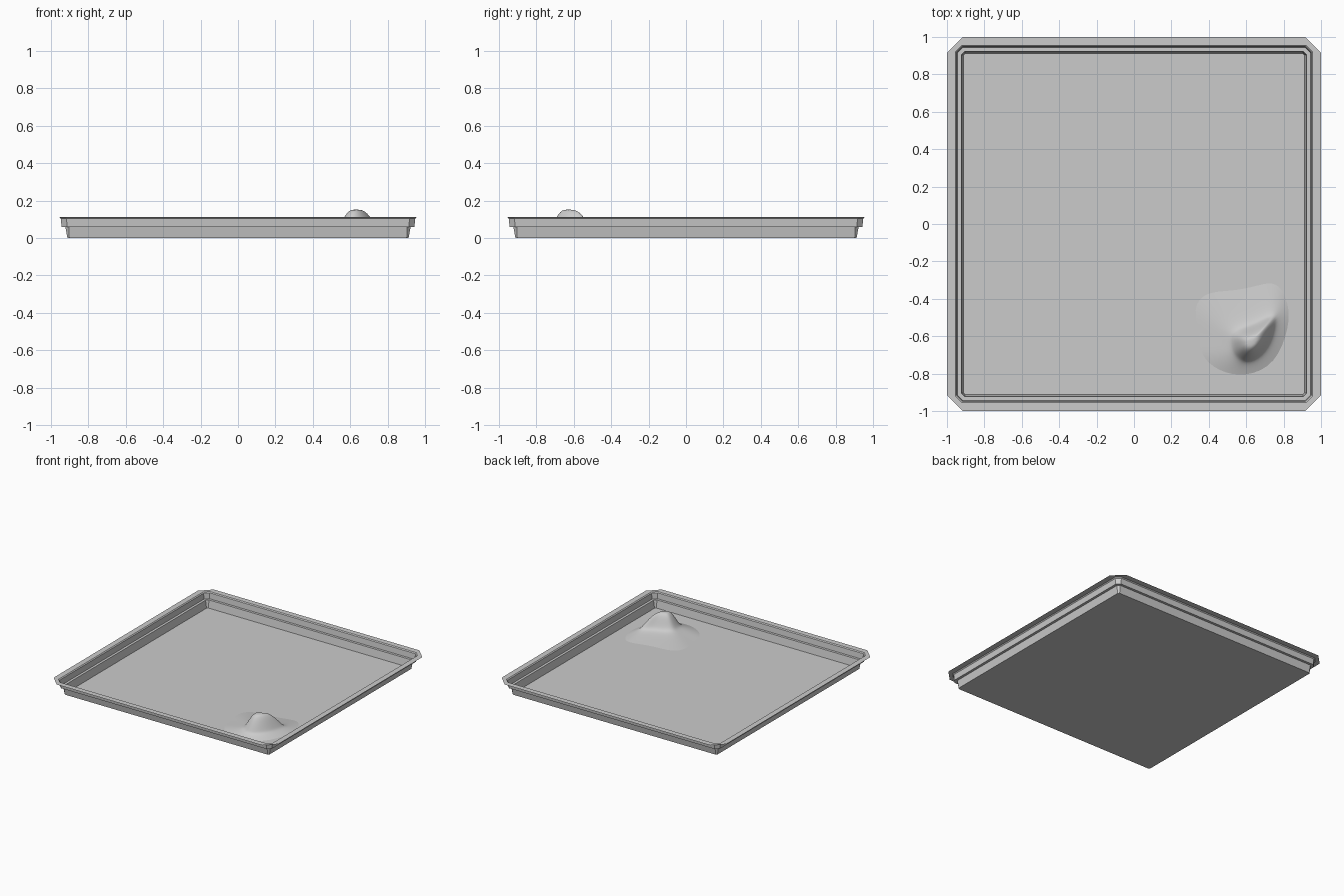
import bpy
import bmesh
from mathutils import Vector

cube = bpy.data.objects.get("Cube")
if cube:
    bpy.data.objects.remove(cube, do_unlink=True)

grey = bpy.data.materials.new("light grey")
grey.use_nodes = True
colour = (0.6, 0.6, 0.6, 1)
grey.diffuse_color = colour
grey.node_tree.nodes["Principled BSDF"].inputs["Base Color"].default_value = colour


def finish(bm, name):
    """Turn a bmesh into a named grey object."""
    mesh = bpy.data.meshes.new(name)
    bm.to_mesh(mesh)
    bm.free()
    mesh.materials.append(grey)
    obj = bpy.data.objects.new(name, mesh)
    bpy.context.collection.objects.link(obj)
    return obj


def bridge(bm, lower, upper):
    """Join two closed rings of equal length with quads."""
    n = len(lower)
    for i in range(n):
        j = (i + 1) % n
        bm.faces.new((lower[i], lower[j], upper[j], upper[i]))


def square_ring(bm, half, cut, z):
    """Square ring with its corners cut off."""
    a, b = half, half - cut
    quarter = [(a, -b), (a, b)]
    points = []
    for _ in range(4):
        points += quarter
        quarter = [(-y, x) for x, y in quarter]
    return [bm.verts.new((x, y, z)) for x, y in points]


# Tray: floor, lower wall, ledge, upper wall and thin flat flange
profile = [(0.912, 0.01, 0), (0.923, 0.018, 0.06), (0.943, 0.028, 0.06),
           (0.948, 0.032, 0.105), (0.955, 0.036, 0.112), (1.0, 0.085, 0.112)]
bm = bmesh.new()
rings = [square_ring(bm, *step) for step in profile]
bm.faces.new(rings[0])
for lower, upper in zip(rings, rings[1:]):
    bridge(bm, upper, lower)
bmesh.ops.recalc_face_normals(bm, faces=bm.faces)
bm.faces.ensure_lookup_table()
if bm.faces[0].normal.z < 0:
    bmesh.ops.reverse_faces(bm, faces=bm.faces)
finish(bm, "tray")

# Mound: wide low skirt and steep peak, outlines in hundredths
skirt = [(83, -55), (83, -43), (77, -30), (66, -33), (53, -36), (38, -36),
         (31, -45), (36, -60), (35, -70), (45, -79), (60, -82), (76, -75)]
peak = [(75, -57), (76, -49), (72, -50), (67, -53), (61, -55), (56, -57),
        (53, -60), (53, -65), (54, -70), (59, -74), (66, -72), (72, -65)]
skirt = [Vector(p) / 100 for p in skirt]
peak = [Vector(p) / 100 for p in peak]
summit = Vector((0.63, -0.63))

bm = bmesh.new()
levels = [([s.lerp(p, t) for s, p in zip(skirt, peak)], z)
          for t, z in ((0, 0), (0.45, 0.014), (0.9, 0.03))]
levels += [([summit.lerp(p, t) for p in peak], z)
           for t, z in ((0.95, 0.05), (0.62, 0.115), (0.35, 0.149))]
rings = [[bm.verts.new((p.x, p.y, z)) for p in points] for points, z in levels]
for lower, upper in zip(rings, rings[1:]):
    bridge(bm, lower, upper)
top = bm.verts.new((summit.x, summit.y, 0.153))
for i, v in enumerate(rings[-1]):
    bm.faces.new((v, rings[-1][(i + 1) % len(peak)], top))
for face in bm.faces:
    face.smooth = True
mound = finish(bm, "mound")
smoothing = mound.modifiers.new("smoothing", "SUBSURF")
smoothing.levels = smoothing.render_levels = 2
